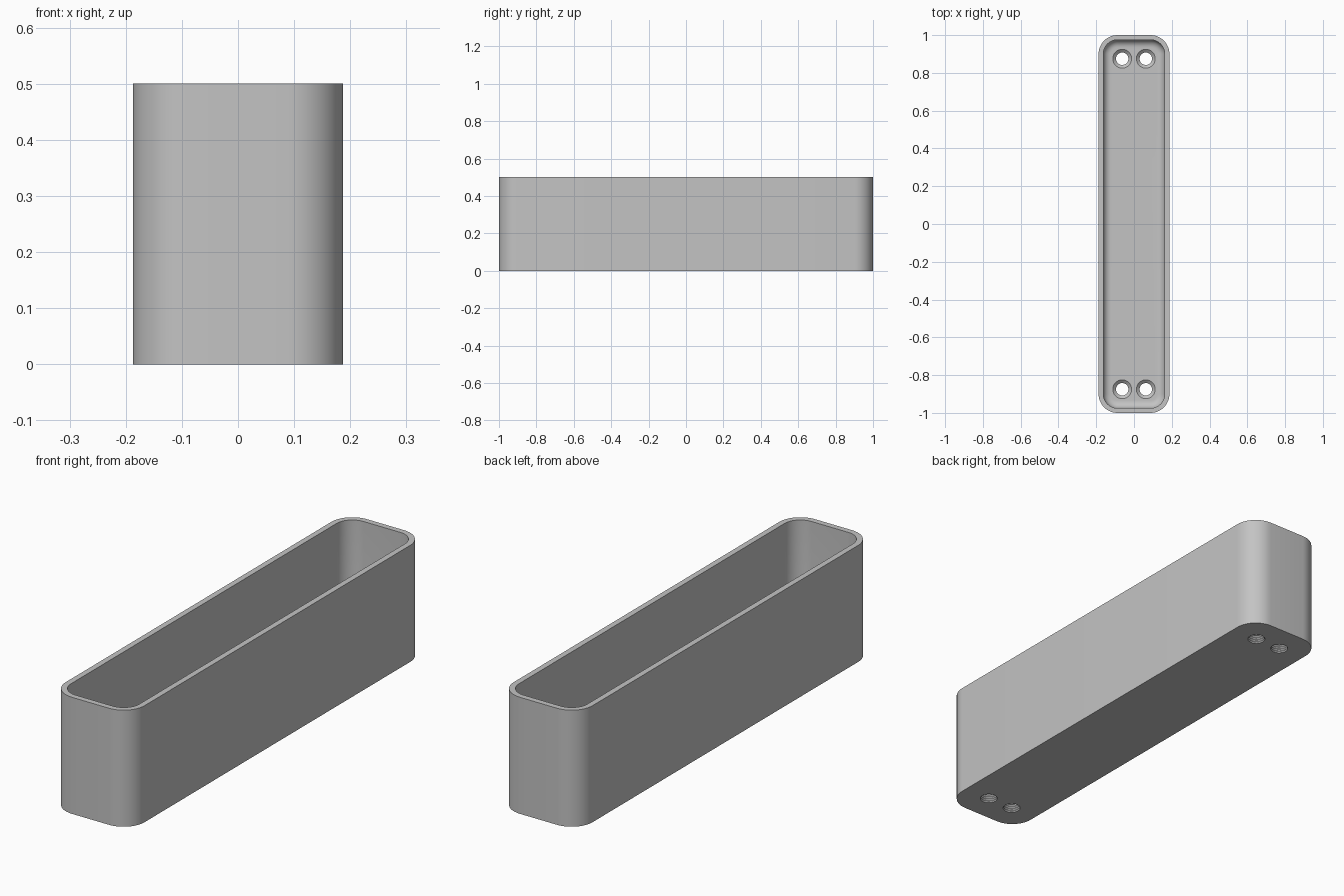
import bpy
import bmesh
from math import sin, cos, pi

if "Cube" in bpy.data.objects:
    bpy.data.objects.remove(bpy.data.objects["Cube"])

HALF_X, HALF_Y, HEIGHT = 0.1875, 1.0, 0.5
CORNER, WALL, FLOOR, FILLET = 0.1, 0.025, 0.05, 0.04

grey = bpy.data.materials.new("grey")
grey.use_nodes = True
colour = (0.55, 0.55, 0.55, 1)
grey.diffuse_color = colour
grey.node_tree.nodes["Principled BSDF"].inputs["Base Color"].default_value = colour


def make_object(name, bm):
    bmesh.ops.recalc_face_normals(bm, faces=bm.faces)
    mesh = bpy.data.meshes.new(name)
    bm.to_mesh(mesh)
    bm.free()
    mesh.materials.append(grey)
    obj = bpy.data.objects.new(name, mesh)
    bpy.context.collection.objects.link(obj)
    return obj


def rounded_loop(inset, steps=12):
    """Outline of the box corners, moved inward by inset."""
    r = CORNER - inset
    points = []
    for i, (sx, sy) in enumerate([(1, 1), (-1, 1), (-1, -1), (1, -1)]):
        for k in range(steps + 1):
            a = (i + k / steps) * pi / 2
            points.append((sx * (HALF_X - CORNER) + r * cos(a),
                           sy * (HALF_Y - CORNER) + r * sin(a)))
    return points


def circle(x, y, r, steps=32):
    return [(x + r * cos(2 * pi * k / steps), y + r * sin(2 * pi * k / steps))
            for k in range(steps)]


def loft(bm, rings):
    """Skin a stack of (outline, z) rings and cap both ends."""
    loops = [[bm.verts.new((x, y, z)) for x, y in pts] for pts, z in rings]
    for a, b in zip(loops, loops[1:]):
        for k in range(len(a)):
            n = (k + 1) % len(a)
            bm.faces.new((a[k], a[n], b[n], b[k]))
    bm.faces.new(loops[0])
    bm.faces.new(loops[-1])


# Open box: outer wall, rim, inner wall, rounded inner floor edge
rings = [(rounded_loop(0), 0), (rounded_loop(0), HEIGHT), (rounded_loop(WALL), HEIGHT)]
for k in range(9):
    a = k / 8 * pi / 2
    rings.append((rounded_loop(WALL + FILLET * (1 - cos(a))),
                  FLOOR + FILLET * (1 - sin(a))))
bm = bmesh.new()
loft(bm, rings)
box = make_object("planter_box", bm)

# Screw holes: grooved shaft with a countersink at the floor
shaft = [(0.033 if k % 2 else 0.036, -0.01 + 0.005 * k) for k in range(10)]
profile = shaft + [(0.05, FLOOR), (0.05, FLOOR + 0.02)]
bm = bmesh.new()
for x in (-0.0625, 0.0625):
    for y in (-0.875, 0.875):
        loft(bm, [(circle(x, y, r), z) for r, z in profile])
cutter = make_object("hole_cutter", bm)
cutter.hide_render = True

# Cut the holes, then discard the cutter
cut = box.modifiers.new("holes", "BOOLEAN")
cut.object = cutter
cut.solver = "EXACT"
bpy.context.view_layer.objects.active = box
box.select_set(True)
bpy.ops.object.modifier_apply(modifier=cut.name)
bpy.data.objects.remove(cutter)

# Soft corners, crisp rim and base
bpy.ops.object.shade_smooth_by_angle(angle=pi / 6)
